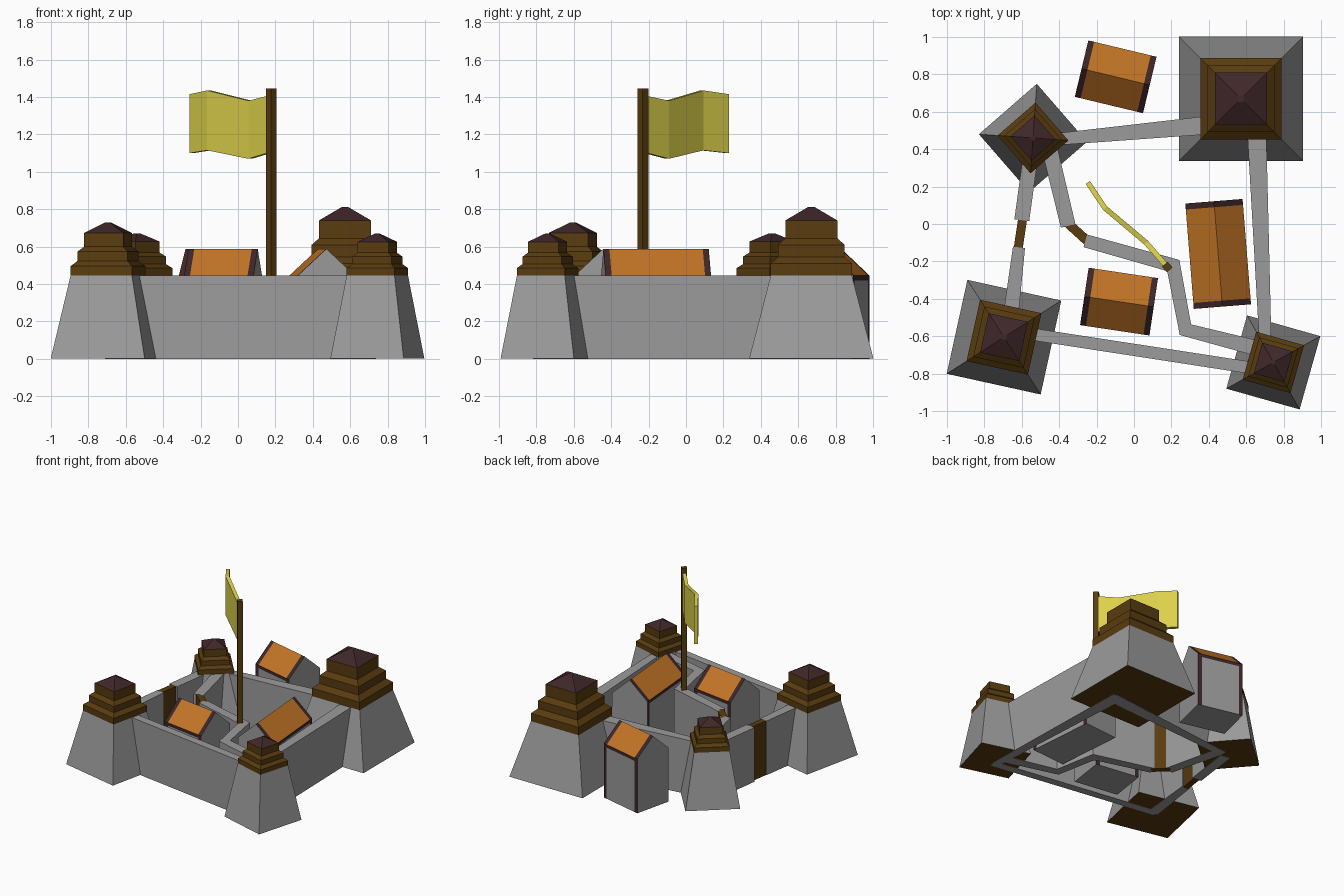
import bpy, bmesh, math
from mathutils import Matrix, Vector

cube = bpy.data.objects.get("Cube")
if cube:
    bpy.data.objects.remove(cube, do_unlink=True)


def material(name, rgb):
    m = bpy.data.materials.new(name)
    m.use_nodes = True
    m.diffuse_color = (*rgb, 1)
    m.node_tree.nodes["Principled BSDF"].inputs["Base Color"].default_value = (*rgb, 1)
    return m


stone = material("grey stone", (0.33, 0.33, 0.33))
wood = material("brown wood", (0.10, 0.045, 0.005))
dark = material("dark timber", (0.05, 0.02, 0.022))
tile = material("orange roof", (0.55, 0.18, 0.02))
cloth = material("yellow cloth", (0.72, 0.64, 0.07))

WALL = 0.445


def finish(name, bm, mats, place=Matrix()):
    bmesh.ops.recalc_face_normals(bm, faces=bm.faces)
    bm.transform(place)
    mesh = bpy.data.meshes.new(name)
    bm.to_mesh(mesh)
    bm.free()
    for m in mats:
        mesh.materials.append(m)
    obj = bpy.data.objects.new(name, mesh)
    bpy.context.collection.objects.link(obj)
    return obj


def placed(x, y, degrees):
    return Matrix.Translation((x, y, 0)) @ Matrix.Rotation(math.radians(degrees), 4, "Z")


def loft(bm, rings, mats):
    """Skin a list of vertex rings; mats gives the bottom, each band and the top."""
    rings = [[bm.verts.new(p) for p in ring] for ring in rings]
    bm.faces.new(rings[0][::-1]).material_index = mats[0]
    for lo, hi, m in zip(rings, rings[1:], mats[1:]):
        for i in range(len(lo)):
            j = (i + 1) % len(lo)
            bm.faces.new((lo[i], lo[j], hi[j], hi[i])).material_index = m
    bm.faces.new(rings[-1]).material_index = mats[-1]


def square(h, z):
    return [(-h, -h, z), (h, -h, z), (h, h, z), (-h, h, z)]


# Towers: tapered stone base, three stepped wooden tiers, dark cap
def tower(name, x, y, w, degrees):
    steps = [(1, 0), (1, 0.3), (0.82, 0.46), (0.82, 0.76),
             (0.64, 0.92), (0.64, 1.36), (0.08, 1.69)]
    rings = [square(1.53 * w, 0.002)]
    rings += [square(r * w, WALL + h * w) for r, h in steps]
    bm = bmesh.new()
    loft(bm, rings, [1, 0, 1, 1, 1, 1, 1, 2, 2])
    finish(name, bm, [stone, wood, dark], placed(x, y, degrees))


tower("front_right_tower", -0.695, -0.605, 0.168, -12.4)
tower("back_right_tower", -0.54, 0.46, 0.134, 41)
tower("back_left_tower", 0.572, 0.67, 0.217, 0)
tower("front_left_tower", 0.745, -0.74, 0.133, -15.8)


# Upright strip with mitred corners following a path of (x, y, width)
def ribbon(name, path, mat, bottoms=None, tops=None):
    pts = [Vector(p[:2]) for p in path]
    bottoms = bottoms or [0] * len(pts)
    tops = tops or [WALL] * len(pts)
    rings = []
    for i, p in enumerate(pts):
        before = (p - pts[i - 1]).normalized() if i else None
        after = (pts[i + 1] - p).normalized() if i + 1 < len(pts) else None
        a, b = before or after, after or before
        tangent = (a + b).normalized()
        side = Vector((-tangent.y, tangent.x)) * path[i][2] / 2 / max(tangent.dot(a), 0.5)
        l, r = p + side, p - side
        rings.append([(*l, bottoms[i]), (*r, bottoms[i]), (*r, tops[i]), (*l, tops[i])])
    bm = bmesh.new()
    loft(bm, rings, [0] * (len(rings) + 1))
    finish(name, bm, [mat])


# Curtain walls
ribbon("back_wall", [(-0.50, 0.445, 0.06), (0.68, 0.555, 0.11)], stone)
ribbon("left_wall", [(0.652, 0.60, 0.105), (0.708, -0.77, 0.06)], stone)
ribbon("front_wall", [(0.73, -0.785, 0.065), (-0.69, -0.567, 0.065)], stone)
ribbon("right_wall_front", [(-0.67, -0.58, 0.085), (-0.615, -0.125, 0.065)], stone)
ribbon("right_wall_back", [(-0.60, 0.02, 0.08), (-0.545, 0.42, 0.08)], stone)
ribbon("inner_wall_back", [(-0.465, 0.46, 0.085), (-0.352, -0.01, 0.08)], stone)
ribbon("inner_wall_front", [(-0.26, -0.09, 0.07), (0.21, -0.222, 0.075),
                            (0.275, -0.565, 0.07), (0.70, -0.675, 0.085)], stone)

# Wooden gates
ribbon("outer_gate", [(-0.62, -0.135, 0.048), (-0.595, 0.03, 0.048)], wood)
ribbon("inner_gate", [(-0.355, 0.005, 0.05), (-0.245, -0.095, 0.05)], wood)


# Houses: gabled body, dark end strips and eave bands, orange roof
def house(name, x, y, length, width, degrees):
    l, w, trim = length / 2, width / 2, 0.032
    band = WALL - 0.025
    outline = [(-w, 0), (w, 0), (w, band), (w, WALL), (0, 0.588), (-w, WALL), (-w, band)]
    rings = [[(s, v, z) for v, z in outline] for s in (-l, trim - l, l - trim, l)]
    bm = bmesh.new()
    loft(bm, rings, [0, 1, 0, 1, 0])
    bm.normal_update()
    bmesh.ops.recalc_face_normals(bm, faces=bm.faces)
    for f in bm.faces:
        c = f.calc_center_median()
        if abs(f.normal.x) > 0.9 or f.normal.z < -0.9:
            f.material_index = 0
        elif abs(c.x) < 0.01 and f.normal.z > 0.3:
            f.material_index = 2
        elif c.z > band:
            f.material_index = 1
    finish(name, bm, [stone, dark, tile], placed(x, y, degrees))


house("back_house", -0.098, 0.787, 0.375, 0.31, -13.5)
house("middle_house", -0.08, -0.415, 0.375, 0.31, -8.5)
house("long_house", 0.45, -0.16, 0.565, 0.307, -85.4)

# Flag pole and waving flag
bm = bmesh.new()
loft(bm, [square(0.02, 0.0), square(0.02, 1.445)], [0, 0, 0])
finish("flag_pole", bm, [wood], placed(0.178, -0.23, 40))
ribbon("flag", [(0.165, -0.215, 0.028), (0.065, -0.1, 0.028),
                (-0.155, 0.085, 0.028), (-0.247, 0.222, 0.028)], cloth,
       [1.10, 1.07, 1.115, 1.10], [1.405, 1.38, 1.435, 1.415])
